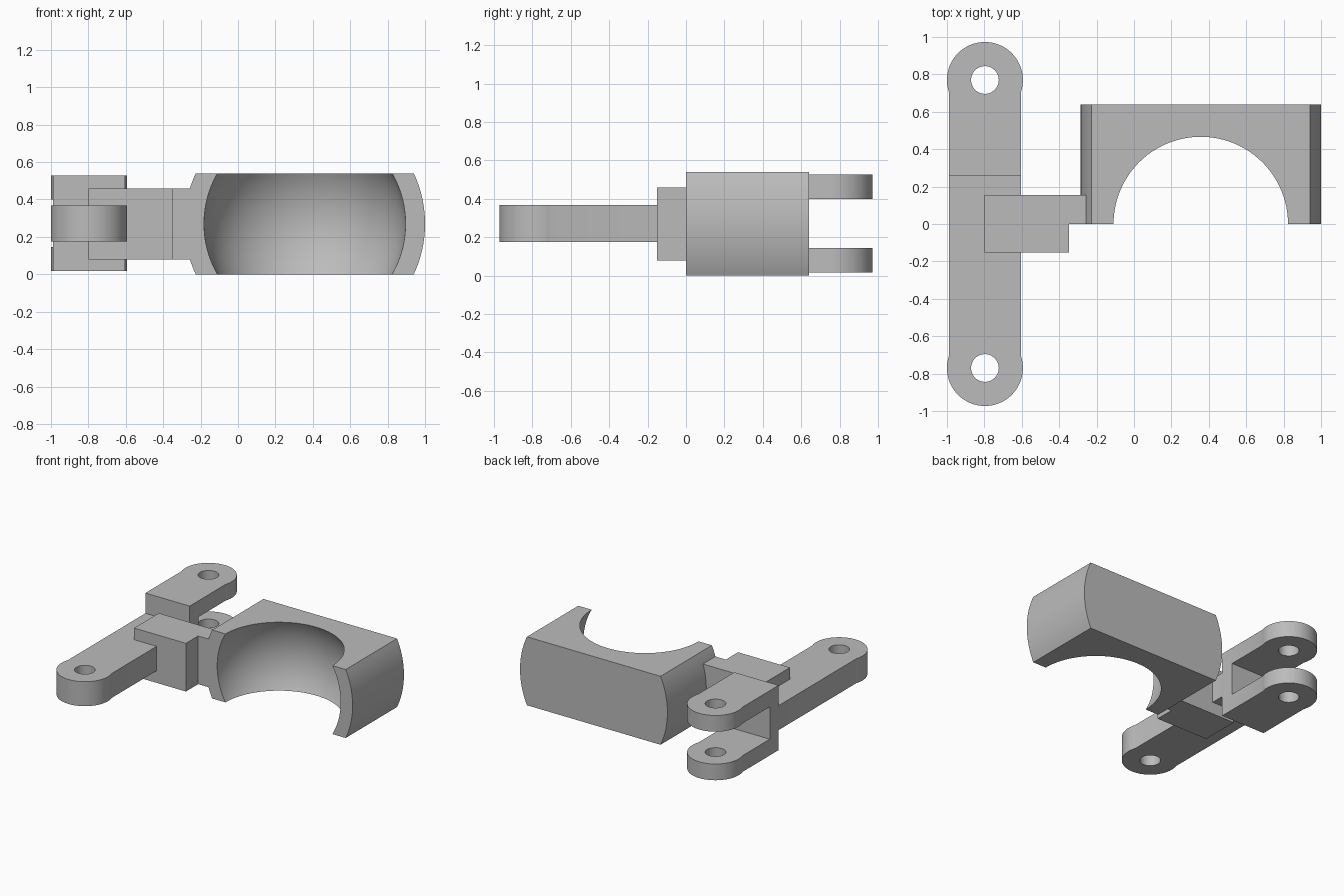
import bpy, bmesh, math
from mathutils import Vector

cube = bpy.data.objects.get("Cube")
if cube:
    bpy.data.objects.remove(cube, do_unlink=True)

grey = bpy.data.materials.new("plain grey")
grey.use_nodes = True
colour = (0.5, 0.5, 0.5, 1)
grey.diffuse_color = colour
grey.node_tree.nodes["Principled BSDF"].inputs["Base Color"].default_value = colour


def finish(name, bm):
    bmesh.ops.recalc_face_normals(bm, faces=bm.faces)
    mesh = bpy.data.meshes.new(name)
    bm.to_mesh(mesh)
    bm.free()
    mesh.materials.append(grey)
    obj = bpy.data.objects.new(name, mesh)
    bpy.context.collection.objects.link(obj)
    return obj


def prism(name, points, offset):
    """Extrude a flat 3D outline along an offset."""
    bm = bmesh.new()
    face = bm.faces.new([bm.verts.new(p) for p in points])
    result = bmesh.ops.extrude_face_region(bm, geom=[face])
    verts = [v for v in result["geom"] if isinstance(v, bmesh.types.BMVert)]
    bmesh.ops.translate(bm, verts=verts, vec=Vector(offset))
    return finish(name, bm)


def disc(name, x, y, radius, z0, z1, sides=64):
    angles = [math.tau * i / sides for i in range(sides)]
    ring = [(x + radius * math.cos(a), y + radius * math.sin(a), z0) for a in angles]
    return prism(name, ring, (0, 0, z1 - z0))


def combine(target, tool, operation):
    """Apply a boolean and discard its helper."""
    tool.hide_render = True
    mod = target.modifiers.new("Boolean", 'BOOLEAN')
    mod.operation, mod.object, mod.solver = operation, tool, 'EXACT'
    bpy.context.view_layer.objects.active = target
    bpy.ops.object.modifier_apply(modifier=mod.name)
    bpy.data.objects.remove(tool, do_unlink=True)


def smooth(obj):
    bpy.ops.object.select_all(action='DESELECT')
    obj.select_set(True)
    bpy.context.view_layer.objects.active = obj
    bpy.ops.object.shade_smooth_by_angle(angle=math.radians(25))


# Socket block with bowed sides
CX, MID, HALF_W, BOW = 0.357, 0.27, 0.583, 0.06
R = (MID ** 2 + BOW ** 2) / (2 * BOW)
STEPS = 24
right = []
for i in range(STEPS + 1):
    h = MID * (2 * i / STEPS - 1)
    right.append((HALF_W + BOW - R + math.sqrt(R * R - h * h), MID + h))
outline = [(CX + w, 0, z) for w, z in right]
outline += [(CX - w, 0, z) for w, z in reversed(right)]
socket = prism("socket_block", outline, (0, 0.64, 0))

# Connecting lug, stepped in plan
lug = prism("lug", [(-0.8, -0.152, 0.08), (-0.348, -0.152, 0.08), (-0.348, 0, 0.08),
                    (-0.215, 0, 0.08), (-0.215, 0.155, 0.08), (-0.8, 0.155, 0.08)],
            (0, 0, 0.38))
combine(socket, lug, 'UNION')

# Spherical seat
bm = bmesh.new()
bmesh.ops.create_uvsphere(bm, u_segments=96, v_segments=64, radius=0.539)
bmesh.ops.translate(bm, verts=bm.verts, vec=(CX, 0, MID))
combine(socket, finish("seat_cutter", bm), 'DIFFERENCE')
smooth(socket)

# Forked link: side profile, rounded eyes and pin holes
EX, EY = -0.797, 0.77
LOW, HIGH, ARM, UPPER = (0.017, 0.145), (0.017, 0.528), (0.175, 0.368), (0.4, 0.528)
profile = [(-EY, ARM[0]), (0.26, ARM[0]), (0.26, LOW[0]), (EY, LOW[0]),
           (EY, LOW[1]), (0.37, LOW[1]), (0.37, UPPER[0]), (EY, UPPER[0]),
           (EY, UPPER[1]), (0.26, UPPER[1]), (0.26, ARM[1]), (-EY, ARM[1])]
link = prism("forked_link", [(EX - 0.193, y, z) for y, z in profile], (0.386, 0, 0))
for y, (z0, z1) in ((-EY, ARM), (EY, LOW), (EY, UPPER)):
    combine(link, disc("eye", EX, y, 0.203, z0, z1), 'UNION')
for y in (-EY, EY):
    combine(link, disc("pin_cutter", EX, y, 0.074, -0.1, 0.7), 'DIFFERENCE')
smooth(link)
